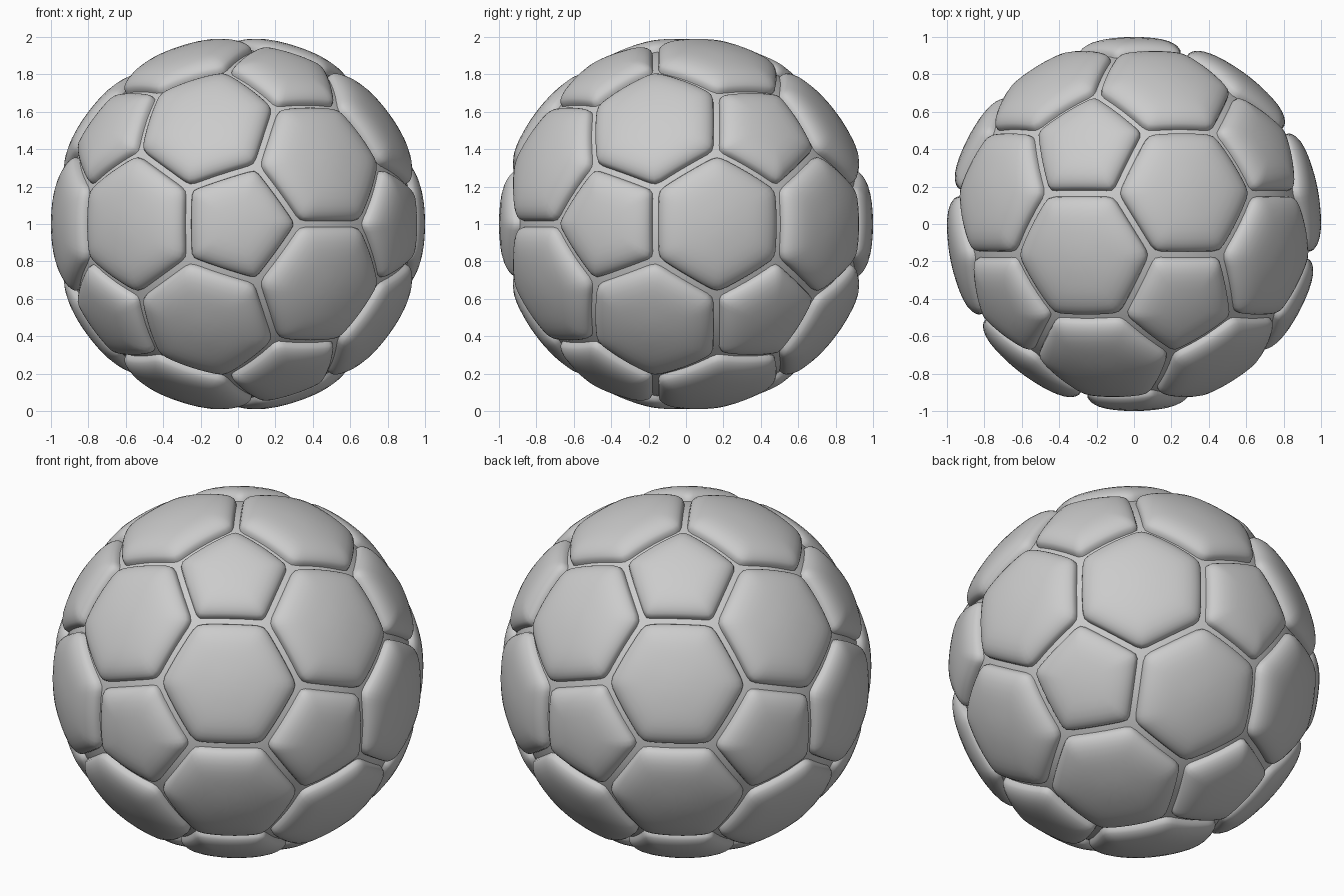
import bpy
import bmesh
import math
from mathutils import Vector

cube = bpy.data.objects.get("Cube")
if cube:
    bpy.data.objects.remove(cube, do_unlink=True)

CENTRE = Vector((0, 0, 1))
CORE_RADIUS = 0.935
STEPS = 72        # points around each panel
CORNER = 26       # higher is a sharper panel corner
# Panel rim profile: inset from the seam, distance from the ball centre
RIM = [(0.014, 0.92), (0.02, 0.945), (0.026, 0.96), (0.036, 0.97), (0.052, 0.98),
       (0.072, 0.988), (0.1, 0.995), (0.14, 0.999), (0.18, 1.0), (0.22, 1.0)]

grey = bpy.data.materials.new("light_grey")
grey.use_nodes = True
grey.diffuse_color = (0.6, 0.6, 0.6, 1)
grey.node_tree.nodes["Principled BSDF"].inputs["Base Color"].default_value = grey.diffuse_color


def add_object(name, bm):
    """Turn a bmesh into a smooth grey object."""
    bmesh.ops.recalc_face_normals(bm, faces=bm.faces)
    mesh = bpy.data.meshes.new(name)
    bm.to_mesh(mesh)
    bm.free()
    mesh.materials.append(grey)
    mesh.shade_smooth()
    obj = bpy.data.objects.new(name, mesh)
    obj.location = CENTRE
    bpy.context.collection.objects.link(obj)


def seam_cage():
    """Truncated icosahedron with a pentagon facing front and back."""
    tips = []
    flat, out = 1 / math.sqrt(5), 2 / math.sqrt(5)
    for side in (1, -1):
        tips.append(Vector((0, -side, 0)))
        for k in range(5):
            a = math.tau * k / 5
            tips.append(side * Vector((out * math.cos(a), -flat, out * math.sin(a))))
    cage = bmesh.new()
    for p in tips:
        for q in tips:
            if 0.4 < p.dot(q) < 0.5:
                cage.verts.new(((2 * p + q) / 3).normalized())
    bmesh.ops.convex_hull(cage, input=cage.verts)
    bmesh.ops.dissolve_limit(cage, angle_limit=0.1, verts=cage.verts, edges=cage.edges)
    return cage


def add_panel(bm, face):
    """Padded panel: rounded polygon rings wrapped over the sphere."""
    middle = face.calc_center_median()
    u = (face.verts[0].co - middle).normalized()
    v = middle.normalized().cross(u)
    sides = []
    for e in face.edges:
        m = (e.verts[0].co + e.verts[1].co) / 2 - middle
        sides.append((math.atan2(m.dot(v), m.dot(u)), m.length))
    rings = []
    for inset, radius in RIM:
        ring = []
        for i in range(STEPS):
            t = math.tau * i / STEPS
            total = sum(max(0, math.cos(t - a) / (r - inset)) ** CORNER for a, r in sides)
            reach = total ** (-1 / CORNER)
            p = middle + reach * (math.cos(t) * u + math.sin(t) * v)
            ring.append(bm.verts.new(p.normalized() * radius))
        rings.append(ring)
    # Shrink the last ring towards the panel centre
    rim = [w.co.copy() for w in rings[-1]]
    for s in (0.6, 0.3):
        rings.append([bm.verts.new(middle.normalized().lerp(p, s).normalized()) for p in rim])
    for a, b in zip(rings, rings[1:]):
        for i in range(STEPS):
            j = (i + 1) % STEPS
            bm.faces.new((a[i], a[j], b[j], b[i]))
    tip = bm.verts.new(middle.normalized())
    for i in range(STEPS):
        bm.faces.new((rings[-1][i], rings[-1][(i + 1) % STEPS], tip))


# Padded panels
cage = seam_cage()
for name, count in (("pentagon_panels", 5), ("hexagon_panels", 6)):
    panels = bmesh.new()
    for face in cage.faces:
        if len(face.verts) == count:
            add_panel(panels, face)
    add_object(name, panels)
cage.free()

# Inner ball that shows in the seams
core = bmesh.new()
bmesh.ops.create_icosphere(core, subdivisions=5, radius=CORE_RADIUS)
add_object("inner_ball", core)
